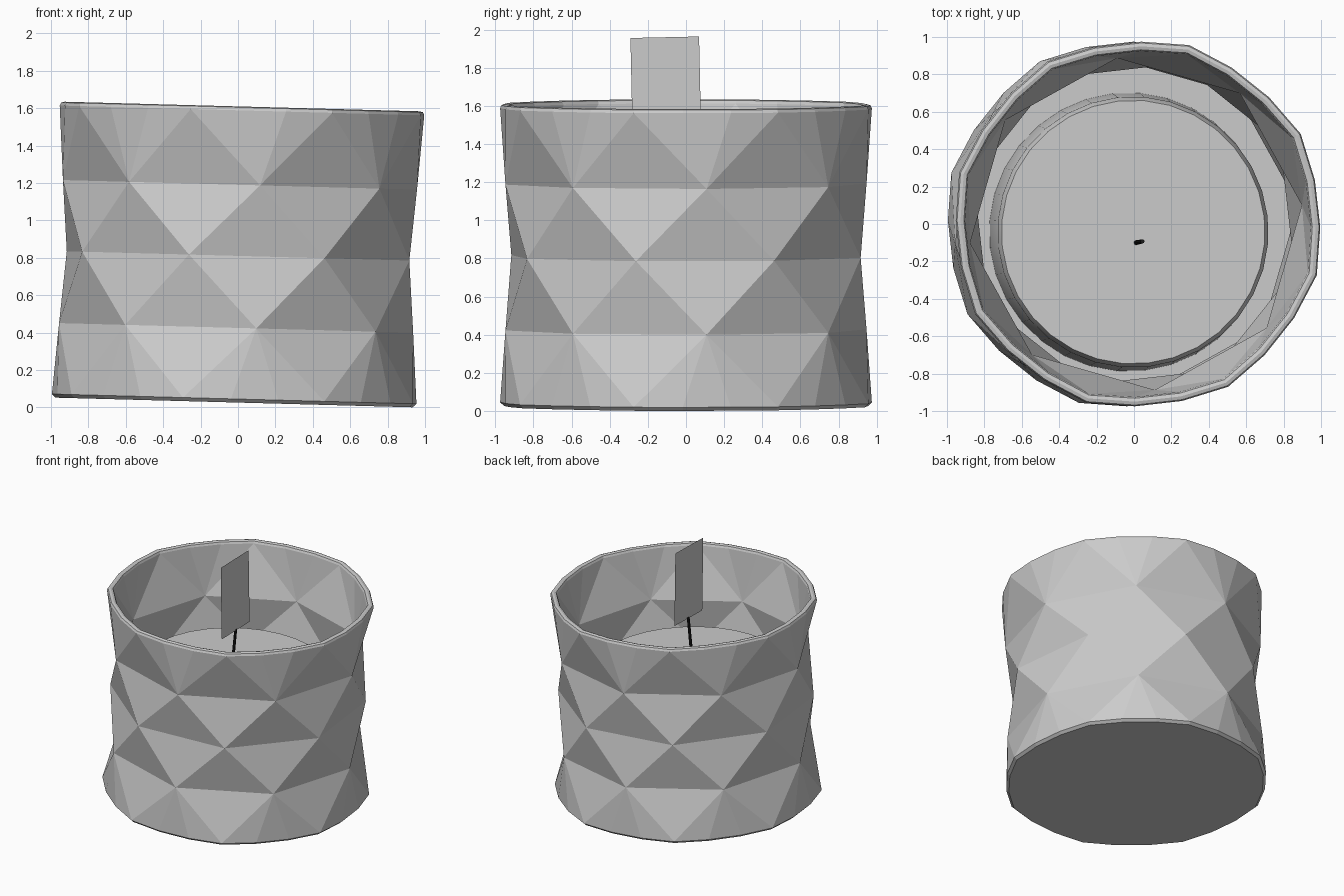
import bpy, bmesh, math
from mathutils import Matrix, Vector

if "Cube" in bpy.data.objects:
    bpy.data.objects.remove(bpy.data.objects["Cube"])

# whole cup leans slightly to the right
TILT = (Matrix.Translation((0, 0, 0.8)) @ Matrix.Rotation(0.027, 4, 'Y')
        @ Matrix.Translation((0, 0, -0.8)))
START = math.radians(-16)
N = 8


def finish(bm, name, matrix=None, smooth=False):
    if matrix:
        bmesh.ops.transform(bm, matrix=matrix, verts=bm.verts)
    me = bpy.data.meshes.new(name)
    bm.to_mesh(me)
    bm.free()
    ob = bpy.data.objects.new(name, me)
    bpy.context.collection.objects.link(ob)
    if smooth:
        bpy.context.view_layer.objects.active = ob
        ob.select_set(True)
        bpy.ops.object.shade_smooth_by_angle(angle=math.radians(30))
        ob.select_set(False)
    return ob


def ring(bm, r, z, count, phase=0.0, corner=0.0):
    # every third point of a 24-point ring is a slightly raised corner
    out = []
    for i in range(count):
        a = START + math.tau * (i + phase) / count
        rr = r + (corner if i % 3 == 0 else 0)
        out.append(bm.verts.new((rr * math.cos(a), rr * math.sin(a), z)))
    return out


def fan_band(bm, rim, mid):
    # 24-point edge joined to an 8-point row turned by half a step
    for k in range(N):
        for j in range(3):
            bm.faces.new((rim[3 * k + j], rim[(3 * k + j + 1) % 24], mid[k]))
        bm.faces.new((rim[(3 * k + 3) % 24], mid[(k + 1) % N], mid[k]))


def zigzag(bm, half, whole):
    # half-step row joined to a whole-step row
    for k in range(N):
        n = (k + 1) % N
        bm.faces.new((half[k], whole[k], whole[n]))
        bm.faces.new((half[k], whole[n], half[n]))


def strip(bm, a, b):
    for i in range(len(a)):
        j = (i + 1) % len(a)
        bm.faces.new((a[i], a[j], b[j], b[i]))


def wall(bm, r_rim, r_mid, z_low, z_top):
    low = ring(bm, r_rim, z_low, 24, corner=0.02)
    m1 = ring(bm, r_mid, 0.425, N, 0.5)
    m2 = ring(bm, r_mid, 0.81, N)
    m3 = ring(bm, r_mid, 1.19, N, 0.5)
    top = ring(bm, r_rim, z_top, 24, corner=0.02)
    fan_band(bm, low, m1)
    zigzag(bm, m1, m2)
    zigzag(bm, m3, m2)
    fan_band(bm, top, m3)
    return low, top


# faceted cup: outer wall, inner wall, rounded lip, base and floor
bm = bmesh.new()
low, top = wall(bm, 0.975, 0.953, 0.045, 1.588)
floor, inner_top = wall(bm, 0.925, 0.893, 0.085, 1.588)
lip_a = ring(bm, 0.968, 1.604, 24, corner=0.02)
lip_b = ring(bm, 0.950, 1.609, 24, corner=0.02)
lip_c = ring(bm, 0.932, 1.604, 24, corner=0.02)
for a, b in ((top, lip_a), (lip_a, lip_b), (lip_b, lip_c), (lip_c, inner_top)):
    strip(bm, a, b)
base = ring(bm, 0.955, 0.026, 24, corner=0.02)
strip(bm, base, low)
bm.faces.new(base)
bm.faces.new(floor)
bmesh.ops.recalc_face_normals(bm, faces=bm.faces)
finish(bm, "faceted_cup", TILT)

# wax candle standing inside, slightly tapered
bm = bmesh.new()
rings = []
for r, z in ((0.745, 0.085), (0.725, 0.97), (0.705, 1.02)):
    rings.append(ring(bm, r, z, 32))
for a, b in zip(rings, rings[1:]):
    strip(bm, a, b)
bm.faces.new(rings[0])
bm.faces.new(rings[-1])
bmesh.ops.recalc_face_normals(bm, faces=bm.faces)
finish(bm, "wax_candle", TILT @ Matrix.Translation((-0.01, -0.043, 0)), True)

# wick
p, q = Vector((0.01, -0.1, 1.0)), Vector((0.045, -0.093, 1.38))
d = q - p
bm = bmesh.new()
bmesh.ops.create_cone(bm, cap_ends=True, segments=8, radius1=0.013,
                      radius2=0.011, depth=d.length)
wick = finish(bm, "wick", Matrix.Translation((p + q) / 2)
              @ d.to_track_quat('Z', 'Y').to_matrix().to_4x4())
mat = bpy.data.materials.new("wick_black")
mat.diffuse_color = (0.01, 0.01, 0.01, 1)
mat.use_nodes = True
mat.node_tree.nodes["Principled BSDF"].inputs["Base Color"].default_value = mat.diffuse_color
wick.data.materials.append(mat)

# flame card
bm = bmesh.new()
w, h = 0.18, 0.295
bm.faces.new([bm.verts.new((0, y, z)) for y, z in
              ((-w, -h), (w, -h), (w, h), (-w, h))])
finish(bm, "flame_card", Matrix.Translation((0.048, -0.105, 1.665))
       @ Matrix.Rotation(0.022, 4, 'X'))
